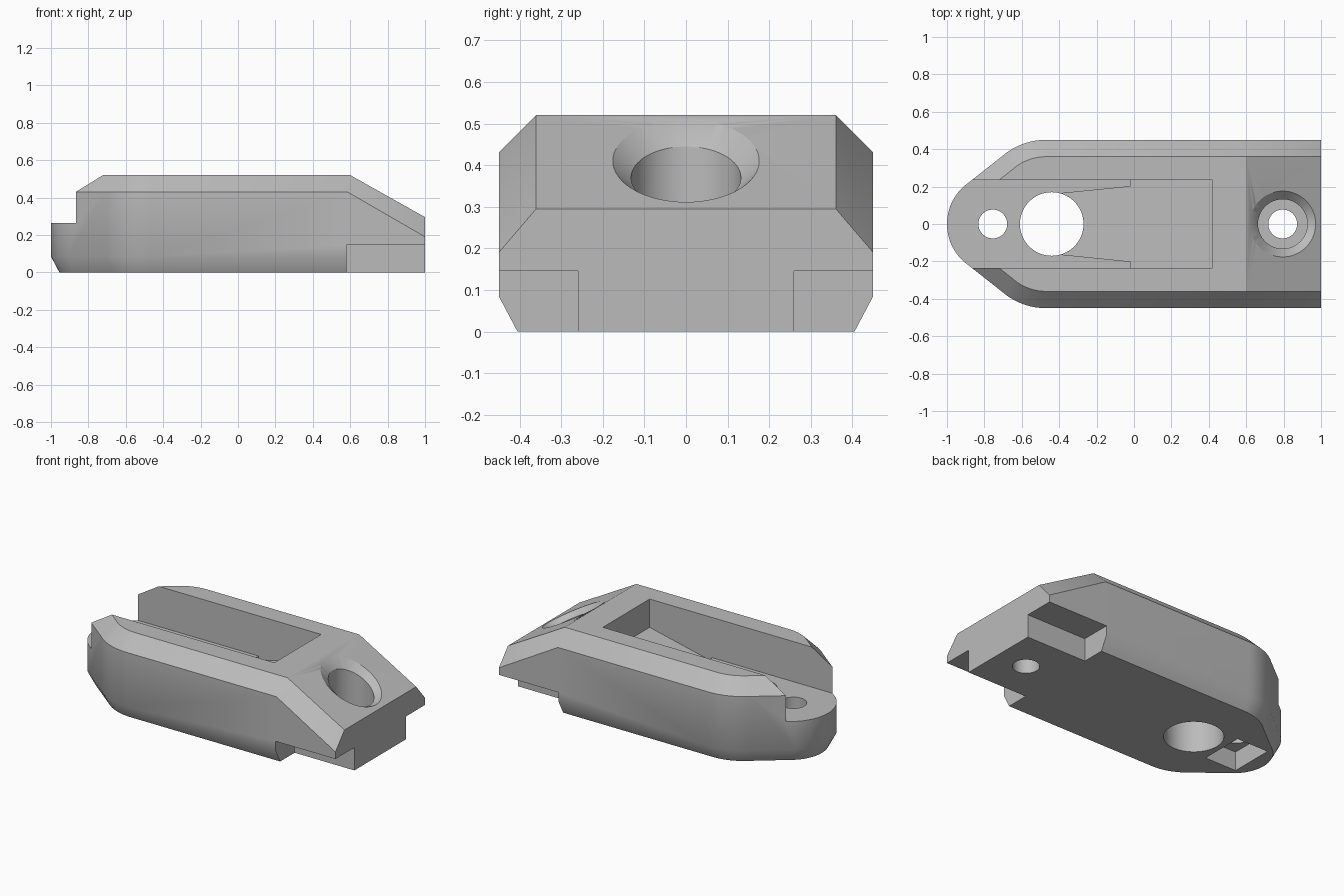
import bpy
import bmesh
from math import cos, sin, radians, tau

cube = bpy.data.objects.get("Cube")
if cube:
    bpy.data.objects.remove(cube, do_unlink=True)

gray = bpy.data.materials.new("plain_gray")
gray.use_nodes = True
gray.diffuse_color = (0.5, 0.5, 0.5, 1)
gray.node_tree.nodes["Principled BSDF"].inputs["Base Color"].default_value = (0.5, 0.5, 0.5, 1)


def make_object(name, bm):
    bmesh.ops.recalc_face_normals(bm, faces=bm.faces)
    mesh = bpy.data.meshes.new(name)
    bm.to_mesh(mesh)
    bm.free()
    mesh.materials.append(gray)
    obj = bpy.data.objects.new(name, mesh)
    bpy.context.collection.objects.link(obj)
    return obj


def loft(name, rings):
    """Closed solid through rings of equal point count."""
    bm = bmesh.new()
    rows = [[bm.verts.new(p) for p in ring] for ring in rings]
    n = len(rows[0])
    for low, high in zip(rows, rows[1:]):
        for i in range(n):
            j = (i + 1) % n
            bm.faces.new((low[i], low[j], high[j], high[i]))
    bm.faces.new(rows[0])
    bm.faces.new(rows[-1])
    return make_object(name, bm)


def prism(name, plan, bottom, top):
    floor = bottom if callable(bottom) else lambda x: bottom
    return loft(name, [[(x, y, floor(x)) for x, y in plan],
                       [(x, y, top) for x, y in plan]])


def box(name, x0, x1, y0, y1, z0, z1):
    return prism(name, [(x0, y0), (x1, y0), (x1, y1), (x0, y1)], z0, z1)


def circle(cx, r, z, n=64):
    pts = [(cx + r * cos(tau * i / n), r * sin(tau * i / n)) for i in range(n)]
    return [(x, y, z(x) if callable(z) else z) for x, y in pts]


def bore(name, cx, r):
    return loft(name, [circle(cx, r, -0.1), circle(cx, r, 0.7)])


# Plan outline: straight sides, rounded shoulders, rounded nose
def outline(inset, knee):
    def arc(cx, cy, r, a0, a1, n):
        angles = [radians(a0 + (a1 - a0) * i / n) for i in range(n + 1)]
        return [(cx + r * cos(a), cy + r * sin(a)) for a in angles]
    half = [(1, 0.45 - inset), (knee, 0.45 - inset)]
    half += arc(-0.47, 0.09, 0.36 - inset, 90, 132, 12)
    half += arc(-0.73, 0, 0.27 - inset, 132, 180, 12)
    return half + [(x, -y) for x, y in half[-2::-1]]


# Body: chamfered shell with a sloping tail
bm = bmesh.new()
levels = [(0.045, 0, 0, 0.59), (0, 0.085, 0.085, 0.59),
          (0, 0.43, 0.19, 0.585), (0.09, 0.52, 0.295, 0.6)]
rows = [[bm.verts.new((x, y, end_z if x > 0.99 else z)) for x, y in outline(inset, knee)]
        for inset, z, end_z, knee in levels]
for low, high in zip(rows, rows[1:]):
    for i in range(len(low) - 1):
        bm.faces.new((low[i], low[i + 1], high[i + 1], high[i]))
top = rows[-1]
bm.faces.new(rows[0])
bm.faces.new(top[1:-1])
bm.faces.new((top[0], top[1], top[-2], top[-1]))
bm.faces.new([r[0] for r in rows] + [r[-1] for r in reversed(rows)])
body = make_object("clamp_body", bm)


def slope(offset):
    return lambda x: 0.52 - 0.5625 * (x - 0.6) + offset


# Cutters: open pocket with a ramped rear floor that narrows into the large hole
half_ramp = [(0.42, 0.235), (-0.02, 0.235), (-0.02, 0.2), (-0.44, 0.158)]
ramp_plan = half_ramp + [(x, -y) for x, y in reversed(half_ramp)]
cutters = [
    box("pocket_cutter", -1.2, 0, -0.235, 0.235, 0.265, 0.7),
    prism("ramp_cutter", ramp_plan, lambda x: 0.245 + 0.227 * x, 0.7),
    bore("large_hole_cutter", -0.44, 0.17),
    bore("nose_hole_cutter", -0.755, 0.077),
    box("nose_recess_cutter", -0.865, -0.645, -0.14, 0.14, -0.1, 0.12),
]

# Tail screw hole with counterbore and a countersunk rim along the slope
cutters.append(loft("screw_hole_cutter", [
    circle(0.795, 0.077, -0.1), circle(0.795, 0.077, 0.19),
    circle(0.795, 0.132, 0.19), circle(0.795, 0.132, slope(-0.04)),
    circle(0.795, 0.176, slope(0)), circle(0.795, 0.198, slope(0.02))]))

# Notches under both rear corners
for side, y0, y1 in (("left", 0.26, 0.6), ("right", -0.6, -0.26)):
    cutters.append(box(side + "_notch_cutter", 0.58, 1.2, y0, y1, -0.1, 0.145))

bpy.ops.object.select_all(action='DESELECT')
bpy.context.view_layer.objects.active = body
body.select_set(True)
for cutter in cutters:
    cutter.hide_render = True
    mod = body.modifiers.new(cutter.name, 'BOOLEAN')
    mod.operation = 'DIFFERENCE'
    mod.solver = 'EXACT'
    mod.object = cutter
    bpy.ops.object.modifier_apply(modifier=mod.name)
    bpy.data.objects.remove(cutter, do_unlink=True)

bpy.ops.object.shade_smooth_by_angle(angle=radians(29))
